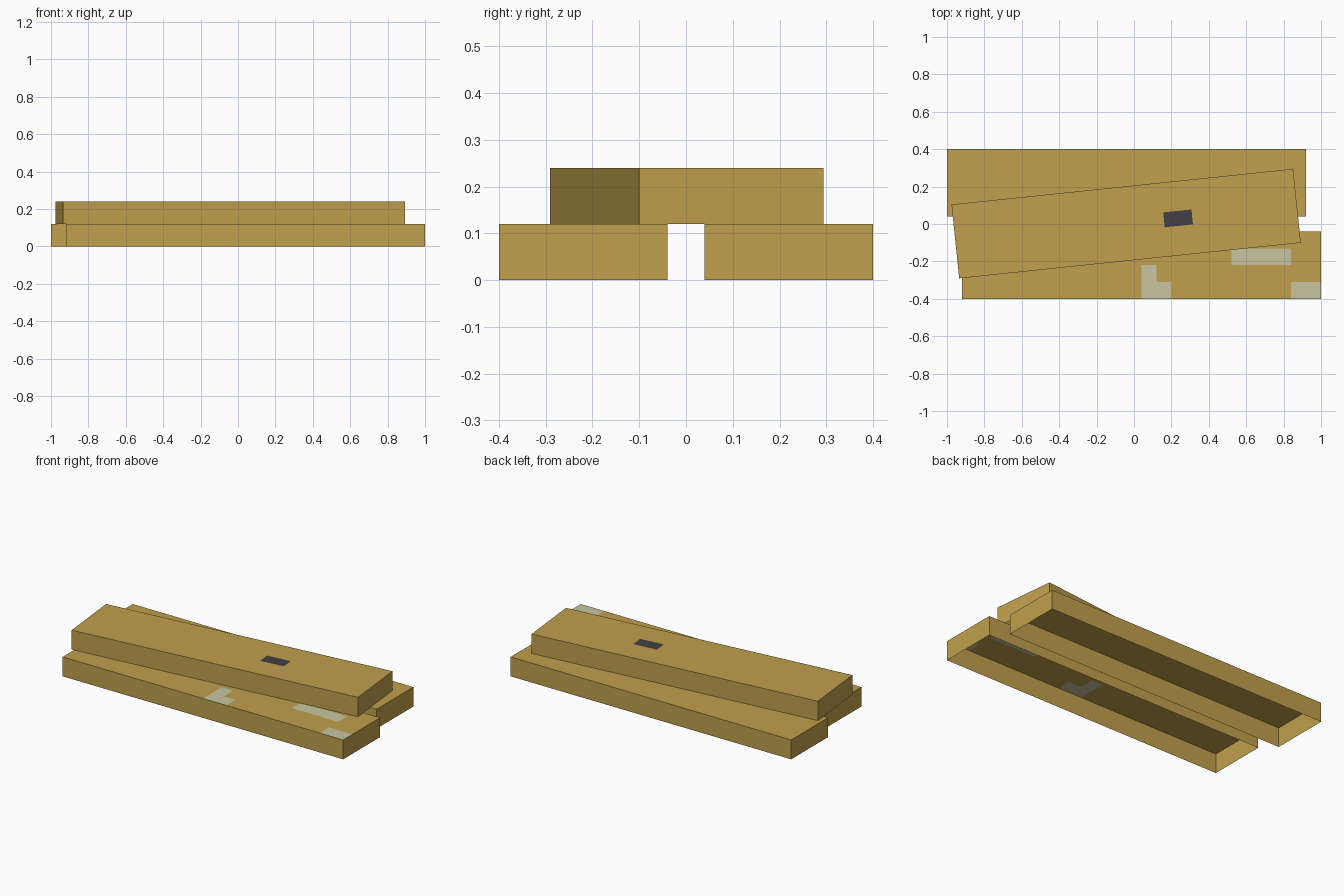
import bpy, bmesh, math
from mathutils import Vector, Matrix

if "Cube" in bpy.data.objects:
    bpy.data.objects.remove(bpy.data.objects["Cube"])


def material(name, rgb):
    m = bpy.data.materials.new(name)
    m.diffuse_color = (*rgb, 1)
    m.use_nodes = True
    m.node_tree.nodes["Principled BSDF"].inputs["Base Color"].default_value = m.diffuse_color
    return m


wood = material("plank_wood", (0.527, 0.352, 0.073))
pale = material("pale_patch", (0.578, 0.565, 0.352))
dark = material("dark_knot", (0.054, 0.051, 0.058))


def plank(name, centre, size, angle=0, patches=(), paint=None):
    """Thin-walled box, open underneath; patches are local x0, x1, y0, y1 areas of the top."""
    bm = bmesh.new()
    bmesh.ops.create_cube(bm, size=1, matrix=Matrix.Diagonal((*size, 1)))
    bm.normal_update()
    bmesh.ops.delete(bm, geom=[f for f in bm.faces if f.normal.z < -0.5], context='FACES')

    # cut the top along the patch outlines
    for x0, x1, y0, y1 in patches:
        for axis, value in ((0, x0), (0, x1), (1, y0), (1, y1)):
            if abs(value) > size[axis] / 2 - 0.001:
                continue
            co, no = Vector((0, 0, 0)), Vector((0, 0, 0))
            co[axis], no[axis] = value, 1
            top = [f for f in bm.faces if f.normal.z > 0.5]
            geom = top + list({e for f in top for e in f.edges}) + list({v for f in top for v in f.verts})
            bmesh.ops.bisect_plane(bm, geom=geom, plane_co=co, plane_no=no)
            bm.normal_update()

    # colour the top faces that lie inside a patch
    for f in bm.faces:
        c = f.calc_center_median()
        if f.normal.z > 0.5 and any(a < c.x < b and d < c.y < e for a, b, d, e in patches):
            f.material_index = 1

    mesh = bpy.data.meshes.new(name)
    bm.to_mesh(mesh)
    bm.free()
    mesh.materials.append(wood)
    if paint:
        mesh.materials.append(paint)
    ob = bpy.data.objects.new(name, mesh)
    ob.location = centre
    ob.rotation_euler.z = angle
    bpy.context.collection.objects.link(ob)


# two lower planks side by side, shifted lengthwise
plank("back_plank", (-0.04, 0.22, 0.06), (1.92, 0.36, 0.12))
plank("front_plank", (0.04, -0.22, 0.06), (1.92, 0.36, 0.12), paint=pale, patches=[
    (0.0, 0.08, -0.18, 0.0), (0.08, 0.16, -0.18, -0.09),   # L-shaped patch
    (0.48, 0.80, 0.0, 0.09),                               # long patch
    (0.80, 0.96, -0.18, -0.09),                            # corner patch
])

# upper plank laid across them at a slight angle
plank("top_plank", (-0.042, 0.002, 0.18), (1.836, 0.397, 0.12), math.radians(5.95),
      paint=dark, patches=[(0.203, 0.355, -0.041, 0.039)])
